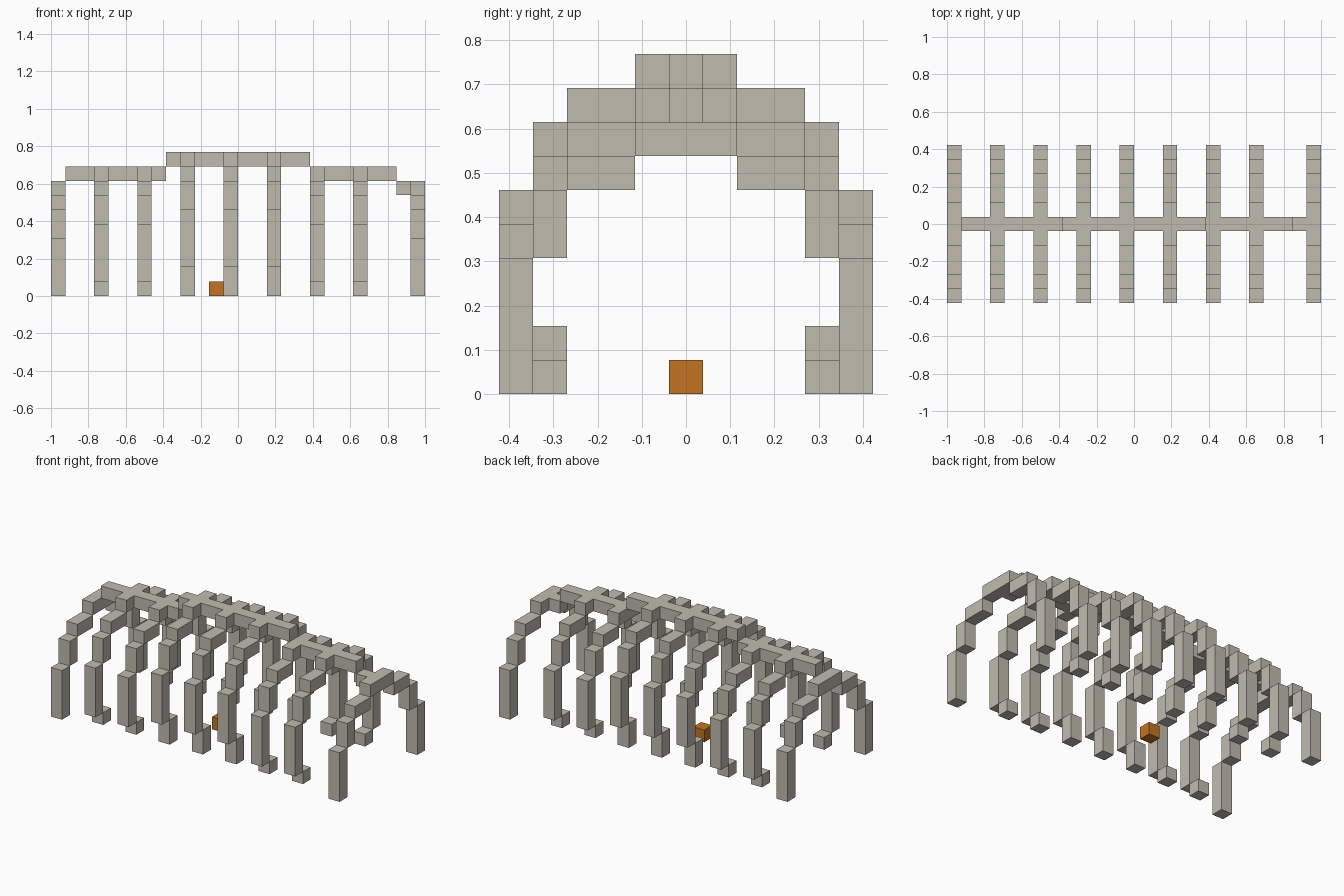
import bpy
import bmesh
from mathutils import Vector

U = 1 / 13                 # edge of one block; the model is 26 blocks long
LENGTH = 26

cube = bpy.data.objects.get("Cube")
if cube:
    bpy.data.objects.remove(cube, do_unlink=True)


def make_material(name, rgb):
    mat = bpy.data.materials.new(name)
    mat.use_nodes = True
    color = (*rgb, 1)
    mat.diffuse_color = color
    bsdf = next(n for n in mat.node_tree.nodes if n.type == "BSDF_PRINCIPLED")
    bsdf.inputs["Base Color"].default_value = color
    return mat


bone = make_material("bone", (0.53, 0.50, 0.43))
orange = make_material("orange", (0.55, 0.174, 0.016))


def add_box(bm, xs, ys, zs):
    """Box over inclusive block ranges; y is counted from the middle block."""
    low = Vector((xs[0] - LENGTH / 2, ys[0] - 0.5, zs[0])) * U
    high = Vector((xs[1] + 1 - LENGTH / 2, ys[1] + 0.5, zs[1] + 1)) * U
    verts = bmesh.ops.create_cube(bm, size=1)["verts"]
    bmesh.ops.scale(bm, vec=high - low, verts=verts)
    bmesh.ops.translate(bm, vec=(low + high) / 2, verts=verts)


def make_object(name, boxes, mat):
    bm = bmesh.new()
    for box in boxes:
        add_box(bm, *box)
    mesh = bpy.data.meshes.new(name)
    bm.to_mesh(mesh)
    bm.free()
    mesh.materials.append(mat)
    obj = bpy.data.objects.new(name, mesh)
    bpy.context.collection.objects.link(obj)


def rib_boxes(x, lift):
    """Stepped arch, raised by lift blocks and standing on inset feet."""
    xs = (x, x)
    boxes = [(xs, (-1, 1), (7 + lift, 7 + lift))]
    half = [((5, 5), (lift, lift + 3)),
            ((4, 4), (lift + 4, lift + 5)),
            ((2, 3), (lift + 6, lift + 6))]
    if lift:
        half.append(((4, 4), (0, lift - 1)))
    for ys, zs in half:
        boxes.append((xs, ys, zs))
        boxes.append((xs, (-ys[1], -ys[0]), zs))
    return boxes


# Ribs: block position and lift
ribs = {0: 0, 3: 1, 6: 1, 9: 2, 12: 2, 15: 2, 18: 1, 21: 1, 25: 0}
for number, (x, lift) in enumerate(ribs.items(), 1):
    make_object(f"rib_{number}", rib_boxes(x, lift), bone)

# Spine: runs of blocks at one height, left open where a rib crosses
spine = []
for first, last, z in ((1, 7, 8), (8, 17, 9), (18, 23, 8), (24, 24, 7)):
    start = None
    for x in range(first, last + 2):
        inside = x <= last and x not in ribs
        if inside and start is None:
            start = x
        elif not inside and start is not None:
            spine.append(((start, x - 1), (0, 0), (z, z)))
            start = None
make_object("spine", spine, bone)

# Small block on the ground
make_object("ground_block", [((11, 11), (0, 0), (0, 0))], orange)
